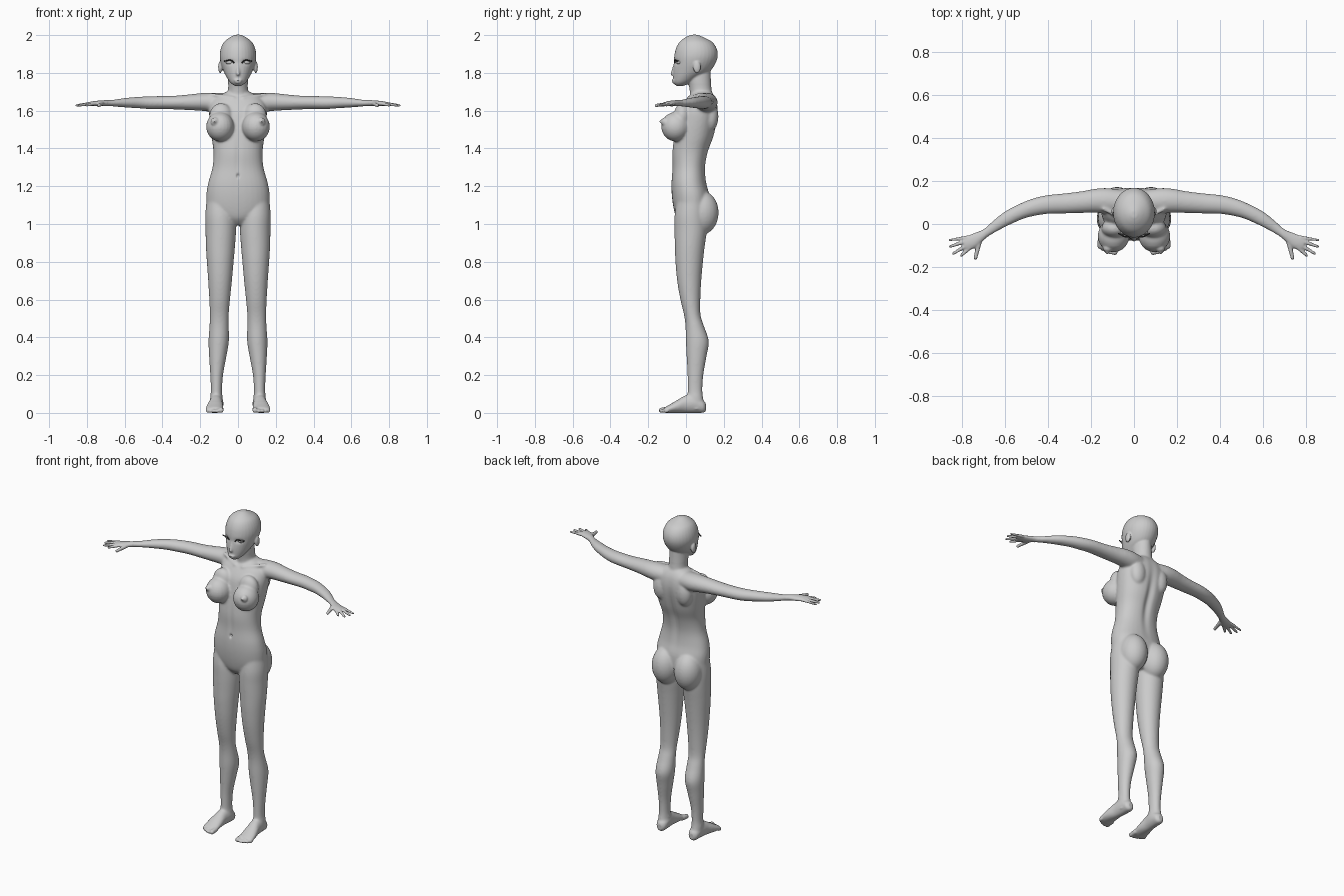
import bpy, bmesh, math
from mathutils import Vector, Matrix

bm = bmesh.new()


def smooth_rows(rows, steps=4):
    """Catmull-Rom resampling of profile rows."""
    out = []
    for i in range(len(rows) - 1):
        p = [rows[min(max(i + k, 0), len(rows) - 1)] for k in (-1, 0, 1, 2)]
        for s in range(steps):
            t = s / steps
            out.append([0.5 * (2 * b + (c - a) * t + (2 * a - 5 * b + 4 * c - d) * t * t
                               + (3 * b - a - 3 * c + d) * t ** 3) for a, b, c, d in zip(*p)])
    return out + [list(rows[-1])]


def loft(axis, rows, side=1, power=1.0, n=32):
    """Rows are (position on axis, centre a, centre b, radius a, radius b)."""
    rings = []
    for t, a, b, ra, rb in smooth_rows(rows):
        ring = []
        for k in range(n):
            c, s = math.cos(2 * math.pi * k / n), math.sin(2 * math.pi * k / n)
            u = a + ra * math.copysign(abs(c) ** power, c)
            v = b + rb * math.copysign(abs(s) ** power, s)
            x, y, z = {'x': (t, u, v), 'y': (u, t, v), 'z': (u, v, t)}[axis]
            ring.append(bm.verts.new((x * side, y, z)))
        rings.append(ring)
    for r, q in zip(rings, rings[1:]):
        for k in range(n):
            bm.faces.new((r[k], r[(k + 1) % n], q[(k + 1) % n], q[k]))
    bm.faces.new(rings[0][::-1])
    bm.faces.new(rings[-1])


def ball(c, r, side=1):
    m = Matrix.Translation((c[0] * side, c[1], c[2])) @ Matrix.Diagonal((*r, 1))
    bmesh.ops.create_uvsphere(bm, u_segments=24, v_segments=16, radius=1, matrix=m)


def digit(a, b, ra, rb, side=1):
    """Tapered capsule from a to b."""
    a, b = (Vector((p[0] * side, p[1], p[2])) for p in (a, b))
    m = Matrix.Translation((a + b) / 2) @ (b - a).to_track_quat('Z', 'Y').to_matrix().to_4x4()
    bmesh.ops.create_cone(bm, cap_ends=True, segments=16, radius1=ra, radius2=rb,
                          depth=(b - a).length, matrix=m)
    ball(a, (ra,) * 3)
    ball(b, (rb,) * 3)


def span(z, hx, front, back):
    return (z, 0, (front + back) / 2, hx, (back - front) / 2)


# torso, neck, head
loft('z', [span(*r) for r in (
    (.995, .05, -.02, .08), (1.03, .11, -.05, .11), (1.08, .16, -.065, .125),
    (1.15, .168, -.075, .125), (1.22, .157, -.077, .108), (1.30, .135, -.072, .103),
    (1.38, .13, -.073, .118), (1.46, .14, -.064, .147), (1.54, .15, -.05, .165),
    (1.60, .153, -.035, .17), (1.65, .14, -.005, .163), (1.68, .10, .02, .15),
    (1.70, .06, .035, .135))], power=.9)
loft('z', [span(*r) for r in ((1.64, .07, .02, .15), (1.70, .054, .02, .138),
                              (1.76, .052, .01, .132), (1.82, .05, 0, .13))])
loft('z', [span(*r) for r in (
    (1.73, .018, -.053, -.015), (1.75, .042, -.066, .03), (1.78, .062, -.068, .08),
    (1.81, .077, -.068, .128), (1.85, .091, -.064, .156), (1.89, .097, -.062, .168),
    (1.93, .091, -.053, .162), (1.965, .073, -.033, .137), (1.99, .04, 0, .09),
    (2.002, .014, .03, .06))])

# nose and lips
digit((0, -.058, 1.85), (0, -.072, 1.795), .006, .010)
ball((0, -.066, 1.760), (.022, .010, .006))
ball((0, -.064, 1.750), (.018, .010, .006))

for s in (1, -1):
    # arm and palm
    loft('x', [(.04, .10, 1.64, .055, .05), (.12, .107, 1.643, .06, .052),
               (.18, .108, 1.646, .056, .048), (.24, .102, 1.645, .051, .043),
               (.32, .096, 1.643, .047, .037), (.40, .091, 1.643, .044, .035),
               (.46, .08, 1.642, .042, .034), (.52, .061, 1.643, .039, .031),
               (.60, .022, 1.642, .037, .025), (.66, -.018, 1.64, .030, .018),
               (.70, -.05, 1.64, .026, .016), (.74, -.076, 1.638, .035, .015),
               (.775, -.088, 1.637, .033, .012), (.79, -.09, 1.636, .023, .009)], s)
    # fingers and thumb
    for bx, by, tx, ty, r in ((.775, -.062, .858, -.075, .008), (.78, -.079, .855, -.105, .009),
                              (.775, -.098, .84, -.137, .009), (.76, -.108, .803, -.146, .009),
                              (.72, -.085, .737, -.157, .011)):
        digit((bx, by, 1.637), (tx, ty, 1.628), r + .001, r - .002, s)
    # leg
    loft('z', [(1.14, .095, .03, .07, .075), (1.05, .093, .025, .08, .085),
               (.97, .091, .025, .081, .086), (.88, .093, .02, .077, .079),
               (.80, .094, .017, .071, .073), (.70, .095, .017, .063, .064),
               (.60, .097, .023, .055, .053), (.52, .099, .033, .050, .044),
               (.46, .10, .046, .051, .049), (.38, .102, .06, .054, .061),
               (.30, .107, .056, .046, .053), (.20, .113, .05, .034, .042),
               (.12, .114, .048, .030, .039), (.07, .115, .05, .033, .042),
               (.02, .115, .055, .03, .04)], s)
    # foot
    loft('y', [(.105, .112, .03, .014, .02), (.09, .112, .035, .03, .034),
               (.05, .113, .05, .036, .05), (0, .117, .047, .036, .047),
               (-.04, .121, .036, .042, .036), (-.08, .124, .024, .046, .024),
               (-.105, .124, .017, .046, .017), (-.115, .122, .015, .042, .012)], s)
    # toes
    for x, y, r in ((.09, -.131, .014), (.111, -.132, .010), (.129, -.126, .010),
                    (.146, -.117, .009), (.161, -.106, .009)):
        digit((x, -.095, r + .004), (x, y, r), r + .001, r, s)
    # buttock, shoulder blade, knee cap, ankle bone
    ball((.078, .085, 1.06), (.082, .088, .115), s)
    ball((.08, .13, 1.57), (.05, .042, .08), s)
    ball((.098, .012, .55), (.032, .028, .045), s)
    ball((.114, .05, .085), (.035, .02, .02), s)
    # breast, upper slope, areola, nipple
    ball((.095, -.055, 1.515), (.074, .076, .078), s)
    ball((.09, -.02, 1.57), (.062, .045, .07), s)
    ball((.121, -.112, 1.54), (.024, .02, .024), s)
    ball((.124, -.132, 1.543), (.008, .009, .008), s)
    # collarbone, ear
    digit((.025, .012, 1.665), (.14, .07, 1.685), .011, .010, s)
    ball((.094, .058, 1.83), (.011, .02, .032), s)

# body skin: fuse the parts into one surface
bmesh.ops.recalc_face_normals(bm, faces=bm.faces)
mesh = bpy.data.meshes.new("body")
bm.to_mesh(mesh)
bm.free()
body = bpy.data.objects.new("body", mesh)
bpy.context.collection.objects.link(body)
bpy.context.view_layer.objects.active = body
body.select_set(True)
mod = body.modifiers.new("fuse", 'REMESH')
mod.mode = 'VOXEL'
mod.voxel_size = .005
bpy.ops.object.modifier_apply(modifier="fuse")

# blend joints strongly, keep hands, feet, face and nipples crisp
fine, soft = [], []
for v in body.data.vertices:
    x, y, z = v.co
    crisp = abs(x) > .69 or z < .06 or z > 1.74 or (y < -.1 and 1.5 < z < 1.6)
    (fine if crisp else soft).append(v.index)
group = body.vertex_groups.new(name="blend")
group.add(soft, 1.0, 'REPLACE')
group.add(fine, .12, 'REPLACE')
mod = body.modifiers.new("blend", 'SMOOTH')
mod.iterations = 22
mod.factor = .5
mod.vertex_group = "blend"
bpy.ops.object.modifier_apply(modifier="blend")

# sculpted hollows: centre, reach, push along y
dents = [((0, .14, 1.42), (.022, .09, .16), -.014), ((0, -.08, 1.255), (.006, .03, .010), .014),
         ((0, -.07, 1.36), (.015, .04, .10), .004), ((0, -.08, 1.755), (.02, .02, .0025), .003)]
for s in (1, -1):
    dents += [((s * .043, -.06, 1.856), (.022, .03, .012), .008),
              ((s * .103, .055, 1.835), (.008, .008, .014), .004)]
for v in body.data.vertices:
    for c, r, push in dents:
        d = sum(((v.co[i] - c[i]) / r[i]) ** 2 for i in range(3))
        if d < 9:
            v.co.y += push * math.exp(-d)
bpy.ops.object.shade_smooth()

# eyes and lashes
dark = bpy.data.materials.new("dark")
dark.diffuse_color = (.04, .04, .04, 1)
for s, name in ((1, "left"), (-1, "right")):
    bpy.ops.mesh.primitive_uv_sphere_add(segments=24, ring_count=16, radius=1,
                                         location=(s * .043, -.036, 1.856))
    eye = bpy.context.object
    eye.name = name + "_eye"
    eye.scale = (.022, .015, .012)
    bpy.ops.object.shade_smooth()
    curve = bpy.data.curves.new(name + "_lash", 'CURVE')
    curve.dimensions = '3D'
    curve.bevel_depth = .0035
    curve.bevel_resolution = 2
    curve.use_fill_caps = True
    line = curve.splines.new('POLY')
    pts = [(.02, -.057, 1.853), (.032, -.06, 1.865), (.047, -.058, 1.868),
           (.06, -.05, 1.864), (.074, -.043, 1.862)]
    line.points.add(len(pts) - 1)
    for p, (x, y, z) in zip(line.points, pts):
        p.co = (x * s, y, z, 1)
    curve.materials.append(dark)
    bpy.context.collection.objects.link(bpy.data.objects.new(name + "_lash", curve))
